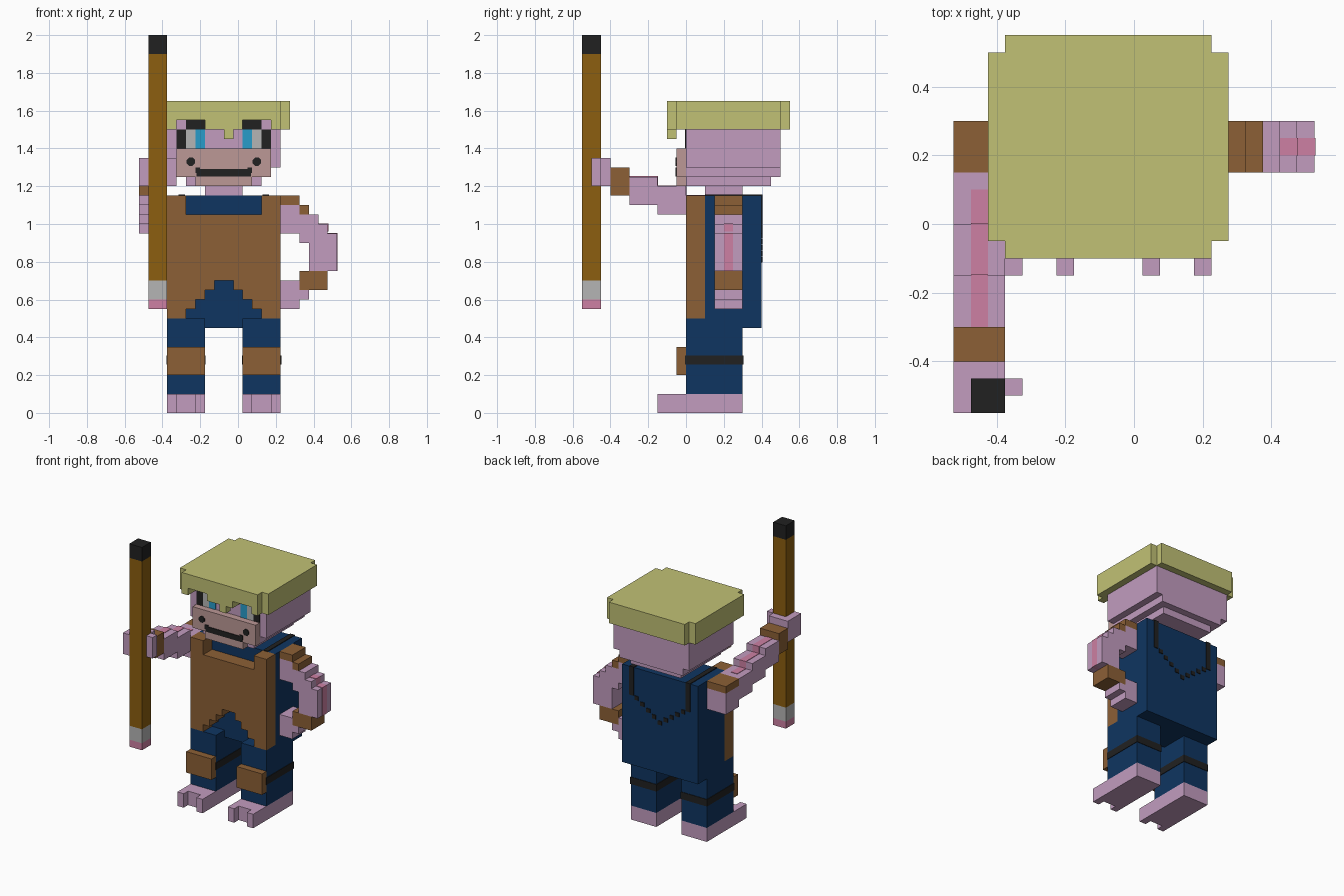
import bpy, bmesh, math
from mathutils import Matrix

if "Cube" in bpy.data.objects:
    bpy.data.objects.remove(bpy.data.objects["Cube"], do_unlink=True)


def material(name, rgb):
    lin = [(c / 255 / 12.92 if c < 11 else ((c / 255 + 0.055) / 1.055) ** 2.4) for c in rgb]
    m = bpy.data.materials.new(name)
    m.use_nodes = True
    m.diffuse_color = (*lin, 1)
    b = m.node_tree.nodes["Principled BSDF"]
    b.inputs["Base Color"].default_value = (*lin, 1)
    b.inputs["Roughness"].default_value = 0.9
    return m


SKIN = material("lilac skin", (194, 156, 191))
MUZZLE = material("dusty muzzle", (188, 152, 150))
ROSE = material("rose pink", (205, 128, 163))
STRAW = material("straw yellow", (193, 193, 117))
LEATHER = material("brown leather", (140, 96, 54))
WOOD = material("golden wood", (140, 95, 16))
NAVY = material("navy cloth", (15, 53, 97))
BLACK = material("black", (33, 33, 33))
GREY = material("light grey", (181, 181, 181))
BLUE = material("eye blue", (40, 156, 202))

CX = -0.075   # the body's own centre line


def mirror(b):
    """Mirror a box across the body's centre line."""
    return (2 * CX - b[1], 2 * CX - b[0], *b[2:])


def finish(name, bm, mat):
    bmesh.ops.recalc_face_normals(bm, faces=bm.faces[:])
    me = bpy.data.meshes.new(name)
    bm.to_mesh(me)
    bm.free()
    me.materials.append(mat)
    ob = bpy.data.objects.new(name, me)
    bpy.context.collection.objects.link(ob)
    return ob


def boxes(name, mat, *items):
    """Each item is x0, x1, y0, y1, z0, z1."""
    bm = bmesh.new()
    for x0, x1, y0, y1, z0, z1 in items:
        mx = Matrix.Translation(((x0 + x1) / 2, (y0 + y1) / 2, (z0 + z1) / 2)) \
            @ Matrix.Diagonal((x1 - x0, y1 - y0, z1 - z0, 1))
        bmesh.ops.create_cube(bm, size=1, matrix=mx)
    return finish(name, bm, mat)


def prism(name, mat, outline, y0, y1):
    """Extrude an x-z outline from y0 to y1."""
    bm = bmesh.new()
    f = bm.faces.new([bm.verts.new((x, y0, z)) for x, z in outline])
    ext = bmesh.ops.extrude_face_region(bm, geom=[f])["geom"]
    bmesh.ops.translate(bm, vec=(0, y1 - y0, 0),
                        verts=[v for v in ext if isinstance(v, bmesh.types.BMVert)])
    return finish(name, bm, mat)


# Head, narrowing in steps to the chin and neck
boxes("head", SKIN,
      (-0.375, 0.225, 0, 0.5, 1.3, 1.56),
      (-0.325, 0.175, 0, 0.5, 1.25, 1.3),
      (-0.275, 0.125, 0, 0.45, 1.2, 1.25))
boxes("neck", SKIN, (-0.175, 0.025, 0.1, 0.3, 1.15, 1.2))
boxes("muzzle", MUZZLE,
      (-0.325, 0.175, -0.05, 0, 1.25, 1.4),
      (-0.225, 0.075, -0.05, 0, 1.2, 1.25))

# Face details as thin plates
boxes("mouth", BLACK, (-0.22, 0.07, -0.055, -0.05, 1.252, 1.29),
      (-0.225, -0.2, -0.055, -0.05, 1.27, 1.3), (0.05, 0.075, -0.055, -0.05, 1.27, 1.3))
for side in (-1, 1):
    tag = "left" if side > 0 else "right"
    bm = bmesh.new()
    bmesh.ops.create_cone(bm, cap_ends=True, segments=8, radius1=0.024, radius2=0.024,
                          depth=0.006,
                          matrix=Matrix.Translation((CX + side * 0.175, -0.053, 1.33))
                          @ Matrix.Rotation(math.pi / 2, 4, 'X') @ Matrix.Rotation(math.pi / 8, 4, 'Z'))
    finish(tag + "_nostril", bm, BLACK)
    for part, mat, x0, x1, z0, z1 in (
            ("iris", BLUE, 0.025, 0.075, 1.4, 1.5),
            ("eye_white", GREY, 0.075, 0.125, 1.4, 1.5),
            ("eye_corner", BLACK, 0.125, 0.175, 1.4, 1.5),
            ("brow", BLACK, 0.025, 0.125, 1.5, 1.55)):
        b = (x0, x1, -0.005, 0.0, z0, z1)
        boxes(tag + "_" + part, mat, b if side > 0 else mirror(b))

# Hair: a flat cap with clipped corners, a rim round the head and a fringe
rim_side = (0.225, 0.275, -0.05, 0.5, 1.5, 1.55)
rim_tuft = (0.175, 0.225, -0.1, 0, 1.5, 1.55)
prism_top = [(-0.425, 0.275, -0.05, 0.5, 1.55, 1.65),
             (-0.375, 0.225, -0.1, -0.05, 1.55, 1.65),
             (-0.375, 0.225, 0.5, 0.55, 1.55, 1.65)]
boxes("hair_cap", STRAW, *prism_top)
boxes("hair_rim", STRAW, rim_side, mirror(rim_side), rim_tuft, mirror(rim_tuft),
      (-0.375, 0.225, 0.5, 0.55, 1.5, 1.55),
      (-0.175, 0.025, -0.1, 0, 1.5, 1.55),
      (-0.075, -0.025, -0.1, -0.05, 1.45, 1.5))

# Torso and apron with a square neckline and a stepped arch at the hem
boxes("torso", NAVY, (-0.375, 0.225, 0.1, 0.4, 0.45, 1.15))
half = [(0.05, 0.7), (0.05, 0.65), (0.1, 0.65), (0.1, 0.6), (0.15, 0.6), (0.15, 0.55),
        (0.2, 0.55), (0.2, 0.5), (0.3, 0.5), (0.3, 1.15), (0.2, 1.15), (0.2, 1.05)]
prism("apron", LEATHER,
      [(CX + x, z) for x, z in half] + [(CX - x, z) for x, z in reversed(half)], 0, 0.1)

# Back straps: solid over the shoulders, then a dotted V
strap = (0.13, 0.165, 0.4, 0.406, 0.95, 1.15)
strap_top = (0.13, 0.165, 0.1, 0.406, 1.15, 1.155)
boxes("back_straps", BLACK, strap, mirror(strap), strap_top, mirror(strap_top))
dots = []
for i in range(-4, 5):
    x, z = CX + i * 0.046, 0.81 + abs(i) * 0.032
    dots.append((x - 0.015, x + 0.015, 0.4, 0.406, z - 0.014, z + 0.014))
boxes("back_beads", BLACK, *dots)

# Legs
for tag, side in (("left", lambda b: b), ("right", mirror)):
    boxes(tag + "_leg", NAVY, side((0.025, 0.225, 0, 0.3, 0.1, 0.5)))
    boxes(tag + "_leg_band", BLACK, side((0.021, 0.229, -0.004, 0.304, 0.255, 0.305)))
    boxes(tag + "_shin_pad", LEATHER, side((0.025, 0.225, -0.05, 0, 0.2, 0.35)))
    boxes(tag + "_foot", SKIN, side((0.025, 0.225, -0.1, 0.3, 0, 0.1)),
          side((0.025, 0.075, -0.15, -0.1, 0, 0.1)),
          side((0.175, 0.225, -0.15, -0.1, 0, 0.1)))

# Left arm, bent with the hand on the hip: rows of x0, x1, z0, z1
def arm_rows(name, mat, *rows, y=(0.15, 0.3)):
    boxes(name, mat, *[(a, b, *y, c, d) for a, b, c, d in rows])


arm_rows("left_shoulder", LEATHER, (0.225, 0.325, 1.1, 1.15), (0.325, 0.375, 1.05, 1.1))
arm_rows("left_arm", SKIN,
         (0.225, 0.325, 1.05, 1.1), (0.225, 0.425, 1.0, 1.05), (0.225, 0.475, 0.95, 1.0),
         (0.325, 0.525, 0.9, 0.95), (0.375, 0.525, 0.75, 0.9))
arm_rows("left_cuff", LEATHER, (0.325, 0.475, 0.65, 0.75))
arm_rows("left_hand", SKIN, (0.225, 0.325, 0.65, 0.7), (0.225, 0.375, 0.6, 0.65),
         (0.225, 0.325, 0.55, 0.6))
arm_rows("left_arm_stripe", ROSE, (0.425, 0.478, 0.96, 1.003), (0.47, 0.528, 0.75, 0.953),
         y=(0.2, 0.25))

# Right arm, climbing forward in steps to the staff: rows of y0, y1, z0, z1
def reach(name, mat, *rows, x=(-0.525, -0.375)):
    boxes(name, mat, *[(*x, *r) for r in rows])


reach("right_shoulder", LEATHER, (0.15, 0.3, 1.1, 1.15))
reach("right_arm", SKIN, (0.15, 0.3, 0.95, 1.1), (0, 0.15, 1.0, 1.15),
      (-0.15, 0, 1.05, 1.2), (-0.3, -0.15, 1.1, 1.25))
reach("right_cuff", LEATHER, (-0.4, -0.3, 1.15, 1.3))
reach("right_hand", SKIN, (-0.45, -0.4, 1.2, 1.35))
boxes("right_fingers", SKIN, (-0.525, -0.475, -0.55, -0.45, 1.2, 1.35),
      (-0.375, -0.325, -0.5, -0.45, 1.2, 1.35))
reach("right_arm_stripe", ROSE, (0, 0.1, 1.14, 1.153), (-0.15, 0.003, 1.15, 1.203),
      (-0.3, -0.147, 1.2, 1.253), x=(-0.475, -0.425))

# Staff
for part, mat, z0, z1 in (("staff_end", ROSE, 0.55, 0.6), ("staff_ferrule", GREY, 0.6, 0.7),
                          ("staff_shaft", WOOD, 0.7, 1.9), ("staff_tip", BLACK, 1.9, 2.0)):
    boxes(part, mat, (-0.475, -0.375, -0.55, -0.45, z0, z1))
